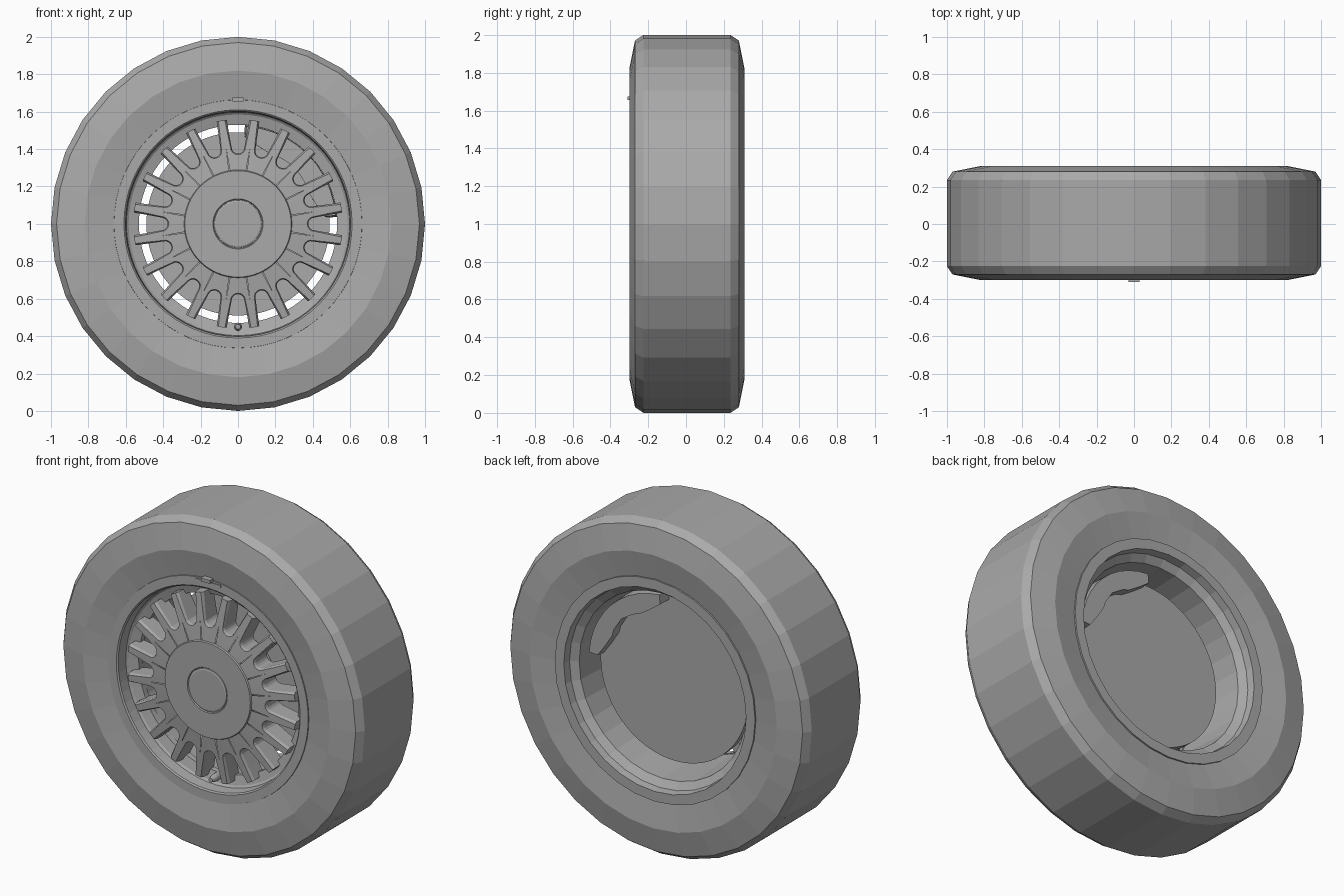
import bpy, bmesh
from math import sin, cos, pi, hypot, atan2, radians

cube = bpy.data.objects.get("Cube")
if cube:
    bpy.data.objects.remove(cube)

grey = bpy.data.materials.new("plain_grey")
grey.use_nodes = True
grey.diffuse_color = (0.4, 0.4, 0.4, 1)
grey.node_tree.nodes["Principled BSDF"].inputs["Base Color"].default_value = (0.4, 0.4, 0.4, 1)


def finish(name, bm, fix_normals=True):
    """Turn a bmesh into a named object, lifted to the wheel centre."""
    bmesh.ops.remove_doubles(bm, verts=bm.verts, dist=0.0005)
    if fix_normals:
        bmesh.ops.recalc_face_normals(bm, faces=bm.faces)
    mesh = bpy.data.meshes.new(name)
    bm.to_mesh(mesh)
    bm.free()
    mesh.materials.append(grey)
    obj = bpy.data.objects.new(name, mesh)
    obj.location.z = 1
    bpy.context.collection.objects.link(obj)
    return obj


def polar(r, a, y):
    return (r * cos(a), y, r * sin(a))


def lathe(name, profile, segments, closed=True):
    """Spin (radius, y) points around the axle."""
    bm = bmesh.new()
    rings = [[bm.verts.new(polar(r, 2 * pi * i / segments, y)) for i in range(segments)]
             for r, y in profile]
    pairs = list(zip(rings, rings[1:]))
    if closed:
        pairs.append((rings[-1], rings[0]))
    for a, b in pairs:
        for i in range(segments):
            j = (i + 1) % segments
            bm.faces.new((a[i], a[j], b[j], b[i]))
    if not closed:
        bm.faces.new(rings[0])
        bm.faces.new(rings[-1])
    return finish(name, bm)


def prism(name, outline, y0, y1, shrink=1.0):
    """Extrude an (x, z) outline along y; shrink tapers the y1 end."""
    bm = bmesh.new()
    cx = sum(p[0] for p in outline) / len(outline)
    cz = sum(p[1] for p in outline) / len(outline)
    a = [bm.verts.new((x, y0, z)) for x, z in outline]
    b = [bm.verts.new((cx + (x - cx) * shrink, y1, cz + (z - cz) * shrink)) for x, z in outline]
    bm.faces.new(a)
    bm.faces.new(b)
    for i in range(len(a)):
        j = (i + 1) % len(a)
        bm.faces.new((a[i], a[j], b[j], b[i]))
    return finish(name, bm)


def box(name, x, z0, z1, y0, y1):
    return prism(name, [(-x, z0), (x, z0), (x, z1), (-x, z1)], y0, y1)


# Tyre with chamfered shoulders and dished sidewalls
lathe("tyre", [(0.66, -0.275), (0.82, -0.3), (0.97, -0.27), (1, -0.225),
               (1, 0.235), (0.97, 0.28), (0.82, 0.31), (0.66, 0.285)], 32)

# Rim: front lip and ledge, then the open barrel behind
lathe("rim_lip", [(0.665, -0.265), (0.663, -0.282), (0.61, -0.282), (0.602, -0.275),
                  (0.597, -0.21), (0.585, -0.2), (0.53, -0.185), (0.53, -0.15), (0.62, -0.15)], 64)
lathe("rim_barrel", [(0.535, -0.17), (0.555, 0.22), (0.598, 0.25), (0.605, 0.295),
                     (0.665, 0.295), (0.665, -0.17)], 32)

# Spoke plate: rounded pockets repeated around the hub
SPOKES, HUB = 20, 0.28
half = pi / SPOKES


def face_y(r):
    return -0.282 + 0.03 * (r - HUB) / HUB


edge = [(-0.07, 0.555), (-0.055, 0.48)]
edge += [(0.04 * cos(a), 0.41 + 0.04 * sin(a)) for a in [pi + pi * k / 8 for k in range(9)]]
edge += [(0.055, 0.48), (0.07, 0.555)]

bm = bmesh.new()
for k in range(SPOKES):
    mid = pi / 2 + 2 * half * k
    top, low, inner = [], [], []
    for i, (u, v) in enumerate(edge):
        r, a = hypot(u, v), atan2(u, v)
        # bevelled shoulder, then the pocket wall
        lu, lv = u * 0.86, v if v > 0.41 else 0.41 + (v - 0.41) * 0.86
        lr, la = hypot(lu, lv), atan2(lu, lv)
        side = v >= 0.409
        ir = r if side else HUB
        ia = (half if u > 0 else -half) if side else a / 0.1 * half
        ia = max(-half, min(half, ia))
        top.append(bm.verts.new(polar(r, mid - a, face_y(r))))
        low.append((bm.verts.new(polar(lr, mid - la, face_y(r) + 0.015)),
                    bm.verts.new(polar(lr, mid - la, -0.15))))
        inner.append(bm.verts.new(polar(ir, mid - ia, face_y(ir))))
    for i in range(len(edge) - 1):
        bm.faces.new((inner[i], top[i], top[i + 1], inner[i + 1]))
        bm.faces.new((top[i], low[i][0], low[i + 1][0], top[i + 1]))
        bm.faces.new((low[i][0], low[i][1], low[i + 1][1], low[i + 1][0]))
    # spoke tip walls
    for i, s in ((0, -1), (-1, 1)):
        r = hypot(*edge[i])
        t = [bm.verts.new(polar(r, mid - s * half, y)) for y in (face_y(r) + 0.015, -0.15)]
        bm.faces.new((inner[i], t[0], low[i][0], top[i]))
        bm.faces.new((t[0], t[1], low[i][1], low[i][0]))
finish("spokes", bm)

# Hub face with a shallow centre cap
lathe("hub_face", [(0.29, -0.15), (0.29, -0.278), (0.284, -0.289), (0.134, -0.289),
                   (0.13, -0.283)], 64, closed=False)
lathe("centre_cap", [(0.13, -0.27), (0.126, -0.288), (0.118, -0.291)], 48, closed=False)

# Brake disc and axle
lathe("brake_disc", [(0.49, 0.06), (0.49, 0.11)], 64, closed=False)
lathe("axle", [(0.2, -0.16), (0.2, 0.07)], 32, closed=False)

# Brake caliper gripping the disc at the upper left
arc = [polar(0.53, radians(4 + 82 * k / 10), 0) for k in range(11)]
bite = [polar(r, radians(a), 0) for r, a in
        ((0.47, 86), (0.43, 76), (0.41, 64), (0.42, 58), (0.43, 45),
         (0.42, 32), (0.41, 26), (0.43, 14), (0.47, 4))]
caliper = [(p[0], p[2]) for p in arc + bite]
prism("caliper_front", caliper, 0.11, -0.02, 0.97)
prism("caliper_back", caliper, 0.1, 0.18, 0.95)

# Valve stem and balance weight clip
valve = [(0.022 * cos(pi * k / 6), -0.55 + 0.022 * sin(pi * k / 6)) for k in range(12)]
prism("valve_stem", valve, -0.15, -0.225)
prism("valve_cap", valve, -0.225, -0.26, 0.6)
box("weight_clip", 0.03, 0.655, 0.675, -0.31, -0.27)
box("weight_plate", 0.085, 0.635, 0.65, -0.287, -0.27)
